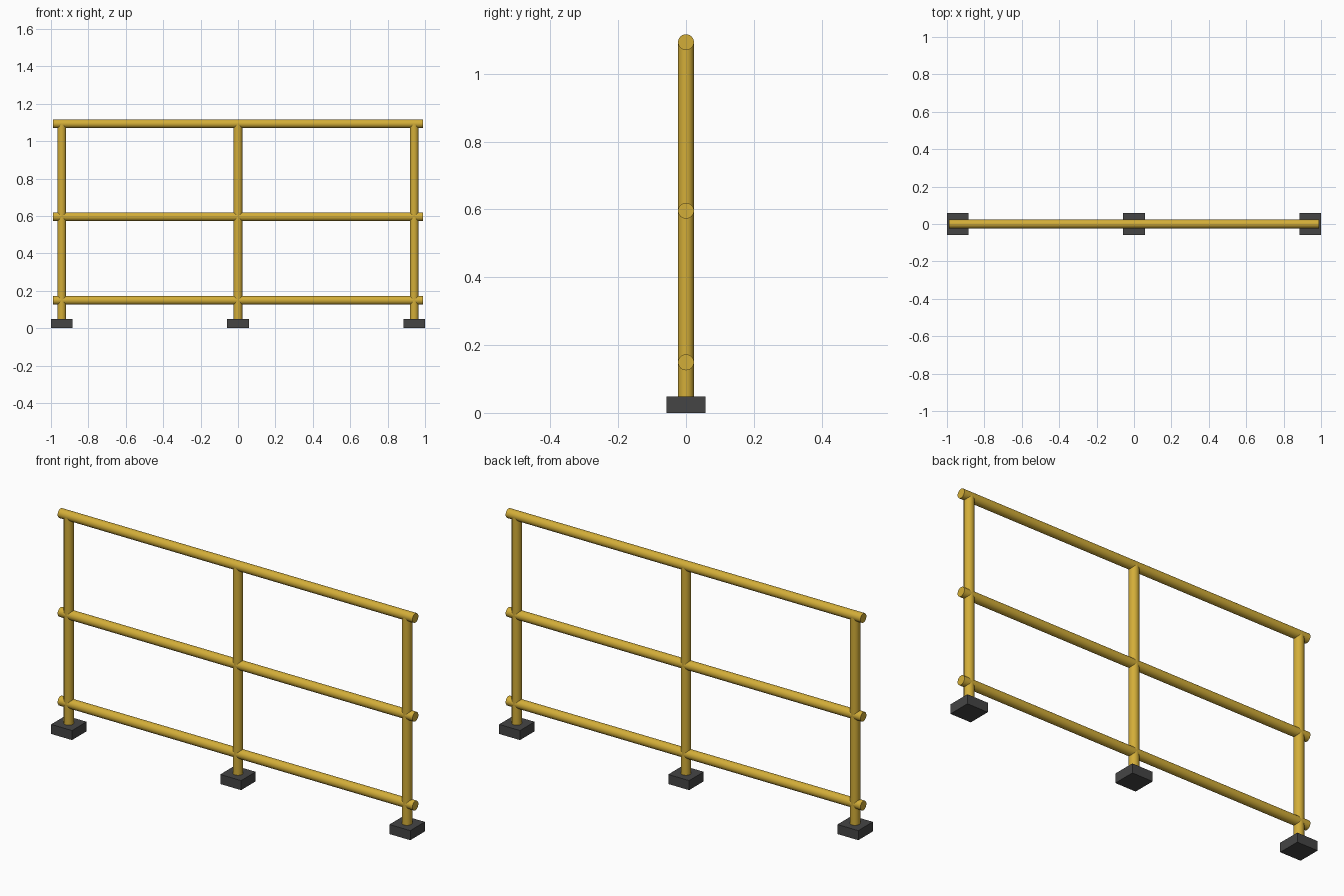
import bpy
from math import pi, radians

cube = bpy.data.objects.get("Cube")
if cube:
    bpy.data.objects.remove(cube, do_unlink=True)


def make_material(name, rgb):
    mat = bpy.data.materials.new(name)
    mat.use_nodes = True
    color = (*rgb, 1.0)
    mat.diffuse_color = color
    mat.node_tree.nodes["Principled BSDF"].inputs["Base Color"].default_value = color
    return mat


yellow = make_material("safety yellow", (0.65, 0.42, 0.04))
dark = make_material("dark grey", (0.06, 0.06, 0.06))

TUBE_RADIUS = 0.0235
RAIL_HALF = 0.988
RAIL_HEIGHTS = {"bottom": 0.149, "middle": 0.596, "top": 1.093}
POSTS = {"right": -0.942, "middle": 0.0, "left": 0.942}
PLATE_WIDTH, PLATE_HEIGHT = 0.116, 0.048


def tube(name, length, location, rotation=(0, 0, 0)):
    bpy.ops.mesh.primitive_cylinder_add(vertices=24, radius=TUBE_RADIUS, depth=length,
                                        location=location, rotation=rotation)
    obj = bpy.context.object
    obj.name = name
    obj.data.materials.append(yellow)
    bpy.ops.object.shade_smooth_by_angle(angle=radians(35))


# Horizontal rails
for label, z in RAIL_HEIGHTS.items():
    tube(f"{label}_rail", 2 * RAIL_HALF, (0, 0, z), (0, pi / 2, 0))

# Upright posts, each standing in a square foot block
post_bottom, post_top = 0.01, RAIL_HEIGHTS["top"]
for label, x in POSTS.items():
    tube(f"{label}_post", post_top - post_bottom, (x, 0, (post_top + post_bottom) / 2))
    bpy.ops.mesh.primitive_cube_add(size=1, location=(x, 0, PLATE_HEIGHT / 2))
    foot = bpy.context.object
    foot.name = f"{label}_foot"
    foot.scale = (PLATE_WIDTH, PLATE_WIDTH, PLATE_HEIGHT)
    bpy.ops.object.transform_apply(location=False, rotation=False, scale=True)
    foot.data.materials.append(dark)
